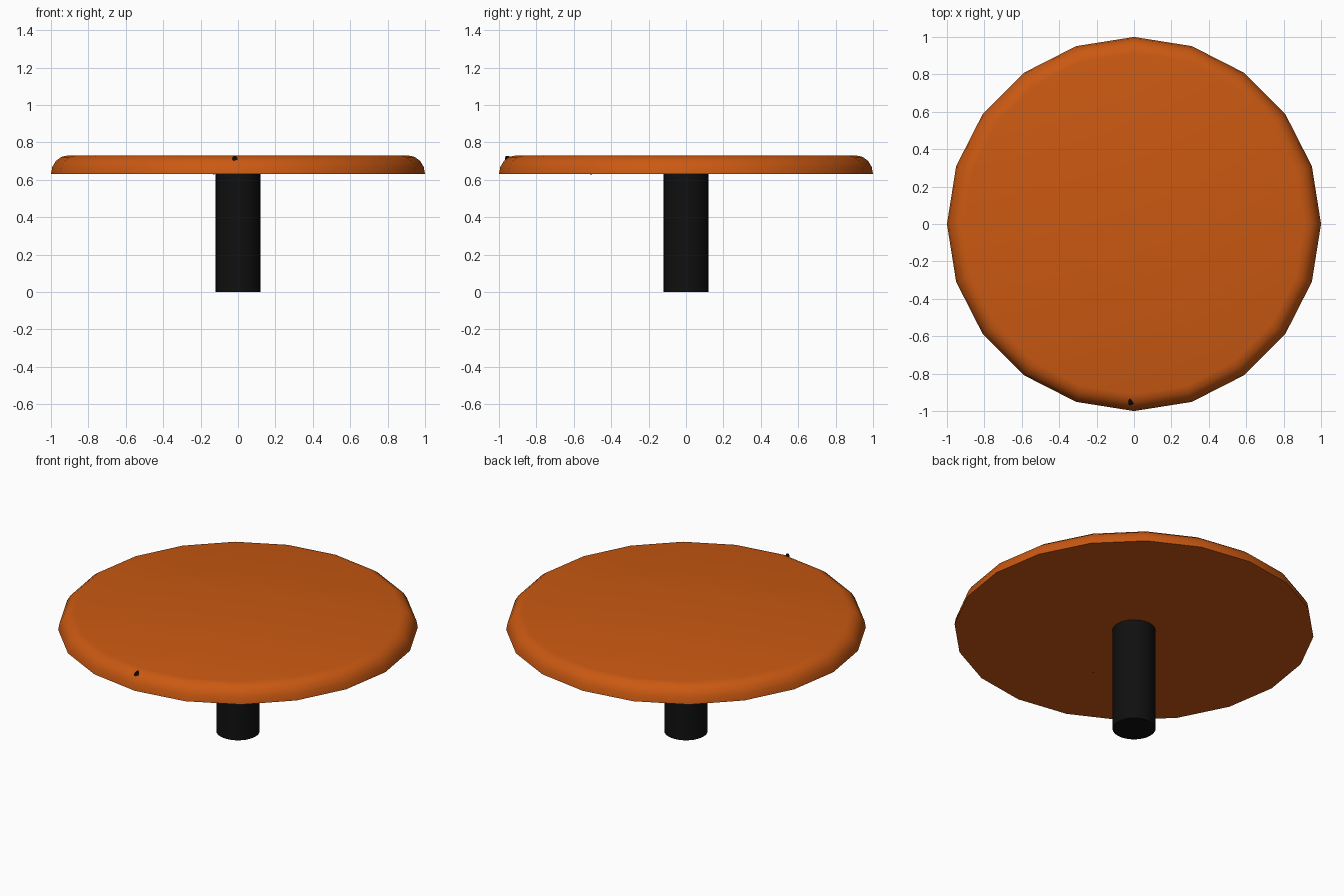
import bpy, bmesh, math
from mathutils import Vector

if "Cube" in bpy.data.objects:
    bpy.data.objects.remove(bpy.data.objects["Cube"])


def material(name, rgb):
    m = bpy.data.materials.new(name)
    m.diffuse_color = (*rgb, 1)
    m.use_nodes = True
    m.node_tree.nodes["Principled BSDF"].inputs["Base Color"].default_value = m.diffuse_color
    return m


orange = material("orange", (0.59, 0.099, 0.006))
black = material("black", (0.005, 0.005, 0.005))


def lathe(name, profile, sides, mat, angle=30):
    """Closed solid of revolution about z from (radius, z) points, bottom to top."""
    bm = bmesh.new()
    rings = [[bm.verts.new((r * math.cos(2 * math.pi * i / sides),
                            r * math.sin(2 * math.pi * i / sides), z))
              for i in range(sides)] for r, z in profile]
    for a, b in zip(rings, rings[1:]):
        for i in range(sides):
            j = (i + 1) % sides
            bm.faces.new((a[i], a[j], b[j], b[i]))
    bm.faces.new(rings[0][::-1])
    bm.faces.new(rings[-1])
    me = bpy.data.meshes.new(name)
    bm.to_mesh(me)
    bm.free()
    me.materials.append(mat)
    ob = bpy.data.objects.new(name, me)
    bpy.context.collection.objects.link(ob)
    bpy.ops.object.select_all(action='DESELECT')
    ob.select_set(True)
    bpy.context.view_layer.objects.active = ob
    bpy.ops.object.shade_smooth_by_angle(angle=math.radians(angle))
    return ob


# Round top: flat below, rounded upper rim
rim = [(0.91 + 0.09 * math.cos(t), 0.63 + 0.10 * math.sin(t))
       for t in (math.radians(22.5 * k) for k in range(5))]
lathe("table_top", rim, 20, orange)

# Central column
lathe("column", [(0.12, 0), (0.12, 0.635)], 32, black)

# Thin slanted rod buried in the top, its end showing at the front rim
start, end = Vector((-0.13, -0.5, 0.647)), Vector((-0.015, -0.965, 0.709))
rod = lathe("slanted_rod", [(1, 0), (1, 1)], 12, black)
rod.scale = (0.012, 0.019, (end - start).length)
rod.rotation_euler = (end - start).to_track_quat('Z', 'Y').to_euler()
rod.location = start
